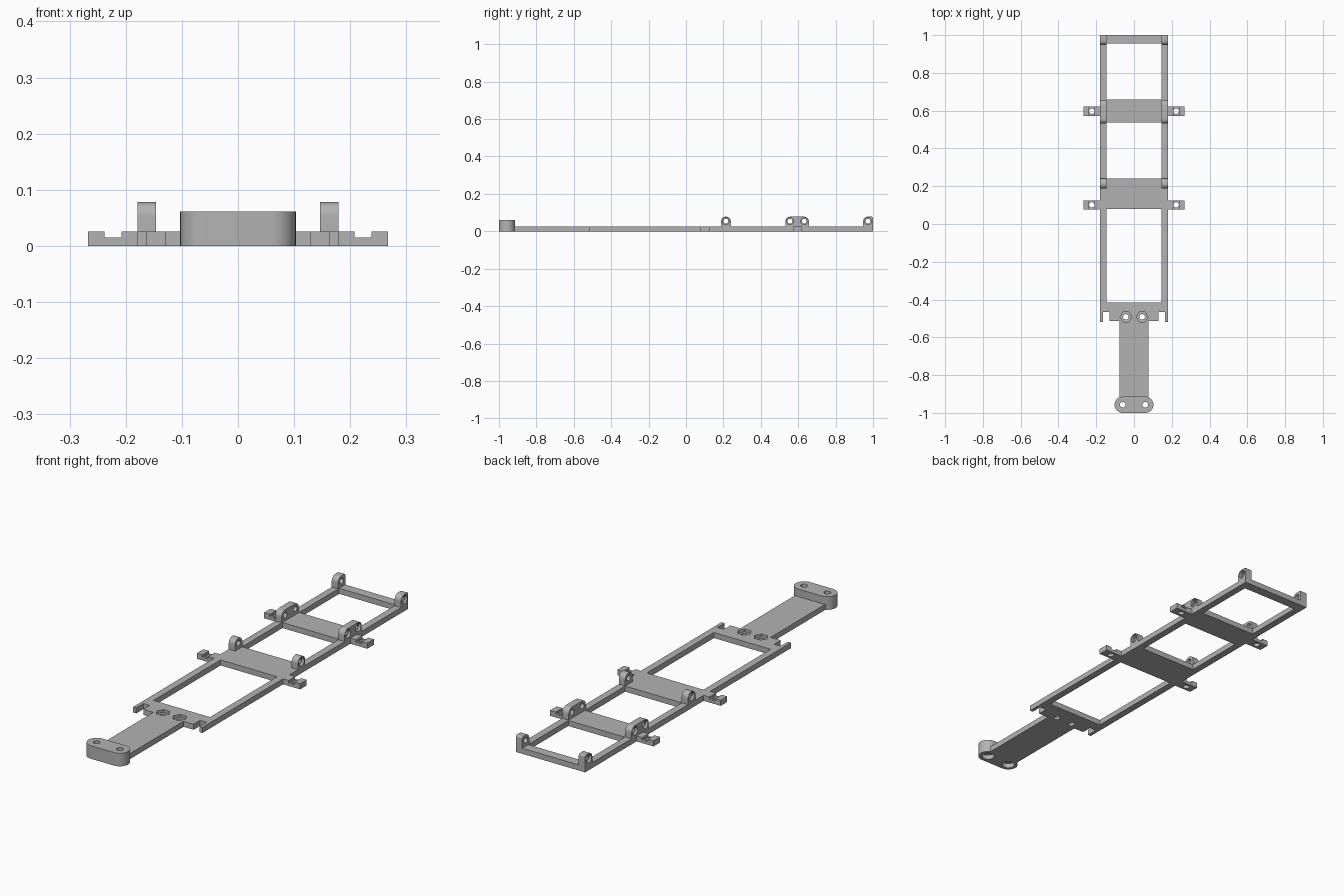
import bpy
import bmesh
from math import cos, sin, pi, radians

if "Cube" in bpy.data.objects:
    bpy.data.objects.remove(bpy.data.objects["Cube"], do_unlink=True)

grey = bpy.data.materials.new("plain grey")
grey.use_nodes = True
COLOUR = (0.45, 0.45, 0.45, 1)
grey.diffuse_color = COLOUR
grey.node_tree.nodes["Principled BSDF"].inputs["Base Color"].default_value = COLOUR

T = 0.026                       # plate thickness
OUTER, INNER = 0.179, 0.146     # rail edges


def prism(name, pts, lo, hi, axis="z"):
    """Extrude a 2D outline along z (points are x, y) or x (points are y, z)."""
    def place(p, h):
        return (p[0], p[1], h) if axis == "z" else (h, p[0], p[1])
    bm = bmesh.new()
    a = [bm.verts.new(place(p, lo)) for p in pts]
    b = [bm.verts.new(place(p, hi)) for p in pts]
    bm.faces.new(a)
    bm.faces.new(b)
    n = len(pts)
    for i in range(n):
        j = (i + 1) % n
        bm.faces.new((a[i], a[j], b[j], b[i]))
    bmesh.ops.recalc_face_normals(bm, faces=bm.faces)
    me = bpy.data.meshes.new(name)
    bm.to_mesh(me)
    bm.free()
    me.materials.append(grey)
    ob = bpy.data.objects.new(name, me)
    bpy.context.collection.objects.link(ob)
    return ob


def rect(x0, x1, y0, y1):
    return [(x0, y0), (x1, y0), (x1, y1), (x0, y1)]


def ring(cx, cy, r, n=24, turn=0.0):
    return [(cx + r * cos(turn + 2 * pi * i / n), cy + r * sin(turn + 2 * pi * i / n))
            for i in range(n)]


def arc(cx, cy, r, start, end, n=10):
    return [(cx + r * cos(radians(start + (end - start) * i / n)),
             cy + r * sin(radians(start + (end - start) * i / n))) for i in range(n + 1)]


def cut(ob, cutters):
    """Subtract the cutters, bake the result and remove them."""
    for c in cutters:
        c.hide_render = True
        m = ob.modifiers.new("cut", "BOOLEAN")
        m.operation = "DIFFERENCE"
        m.solver = "EXACT"
        m.object = c
    deps = bpy.context.evaluated_depsgraph_get()
    baked = bpy.data.meshes.new_from_object(ob.evaluated_get(deps))
    ob.modifiers.clear()
    ob.data = baked
    for c in cutters:
        bpy.data.objects.remove(c, do_unlink=True)


def smooth(ob):
    bpy.ops.object.select_all(action="DESELECT")
    ob.select_set(True)
    bpy.context.view_layer.objects.active = ob
    bpy.ops.object.shade_smooth_by_angle(angle=radians(35))


# Chassis plate: half outline mirrored, with neck, notched shoulders and rails
half = [(0.078, -0.93), (0.078, -0.513), (0.13, -0.513), (0.13, -0.465),
        (0.163, -0.465), (0.163, -0.518), (OUTER, -0.518), (OUTER, 1.0)]
chassis = prism("chassis_plate", half + [(-x, y) for x, y in reversed(half)], 0, T)
cutters = [prism("window_cutter", rect(-INNER, INNER, y0, y1), -0.02, 0.06)
           for y0, y1 in ((-0.415, 0.08), (0.24, 0.537), (0.66, 0.955))]
for x in (-0.043, 0.043):
    cutters.append(prism("screw_cutter", ring(x, -0.492, 0.015), -0.02, 0.06))
    cutters.append(prism("nut_cutter", ring(x, -0.492, 0.031, 6), 0.013, 0.06))
cut(chassis, cutters)
smooth(chassis)

# Nose block: rounded ends, two screw holes widened underneath
R = 0.043
nose = prism("nose_block", arc(0.103 - R, R - 1, R, -90, 90, 20)
             + arc(R - 0.103, R - 1, R, 90, 270, 20), 0, 0.061)
cutters = []
for x in (-0.06, 0.06):
    cutters.append(prism("screw_cutter", ring(x, R - 1, 0.015), -0.02, 0.1))
    cutters.append(prism("counterbore_cutter", ring(x, R - 1, 0.028), -0.02, 0.022))
cut(nose, cutters)
smooth(nose)


# Axle lugs: upright ears on the rails, holes widened on the outer face
def axle_lug(name, side, y0, y1, r_front, r_back, holes):
    top = 0.078
    pts = ([(y0, T), (y1, T)] + arc(y1 - r_back, top - r_back, r_back, 0, 90)
           + arc(y0 + r_front, top - r_front, r_front, 90, 180))
    lo, hi = sorted((side * INNER, side * OUTER))
    lug = prism(name, pts, lo, hi, "x")
    tools = []
    for y in holes:
        tools.append(prism("axle_cutter", ring(y, 0.054, 0.013), lo - 0.02, hi + 0.02, "x"))
        a, b = sorted((side * (OUTER - 0.012), side * (OUTER + 0.02)))
        tools.append(prism("recess_cutter", ring(y, 0.054, 0.019), a, b, "x"))
    cut(lug, tools)
    smooth(lug)


# Side tabs: low channel between two ribs, with a screw hole
def side_tab(name, side, y):
    profile = [(OUTER, 0), (0.267, 0), (0.267, T), (0.238, T), (0.238, 0.015),
               (0.208, 0.015), (0.208, T), (OUTER, T)]
    tab = prism(name, rect(*sorted((side * OUTER, side * 0.267)), y - 0.024, y + 0.024), 0, T)
    channel = prism("channel_cutter", rect(*sorted((side * 0.208, side * 0.238)),
                                           y - 0.05, y + 0.05), 0.015, 0.06)
    hole = prism("screw_cutter", ring(side * 0.223, y, 0.0145), -0.02, 0.06)
    cut(tab, [channel, hole])
    smooth(tab)


for side, word in ((1, "left"), (-1, "right")):
    axle_lug(word + "_front_lug", side, 0.187, 0.24, 0.025, 0.025, [0.213])
    axle_lug(word + "_middle_lug", side, 0.531, 0.657, 0.026, 0.026, [0.556, 0.632])
    axle_lug(word + "_rear_lug", side, 0.947, 1.0, 0.025, 0.008, [0.973])
    side_tab(word + "_front_tab", side, 0.101)
    side_tab(word + "_rear_tab", side, 0.597)
